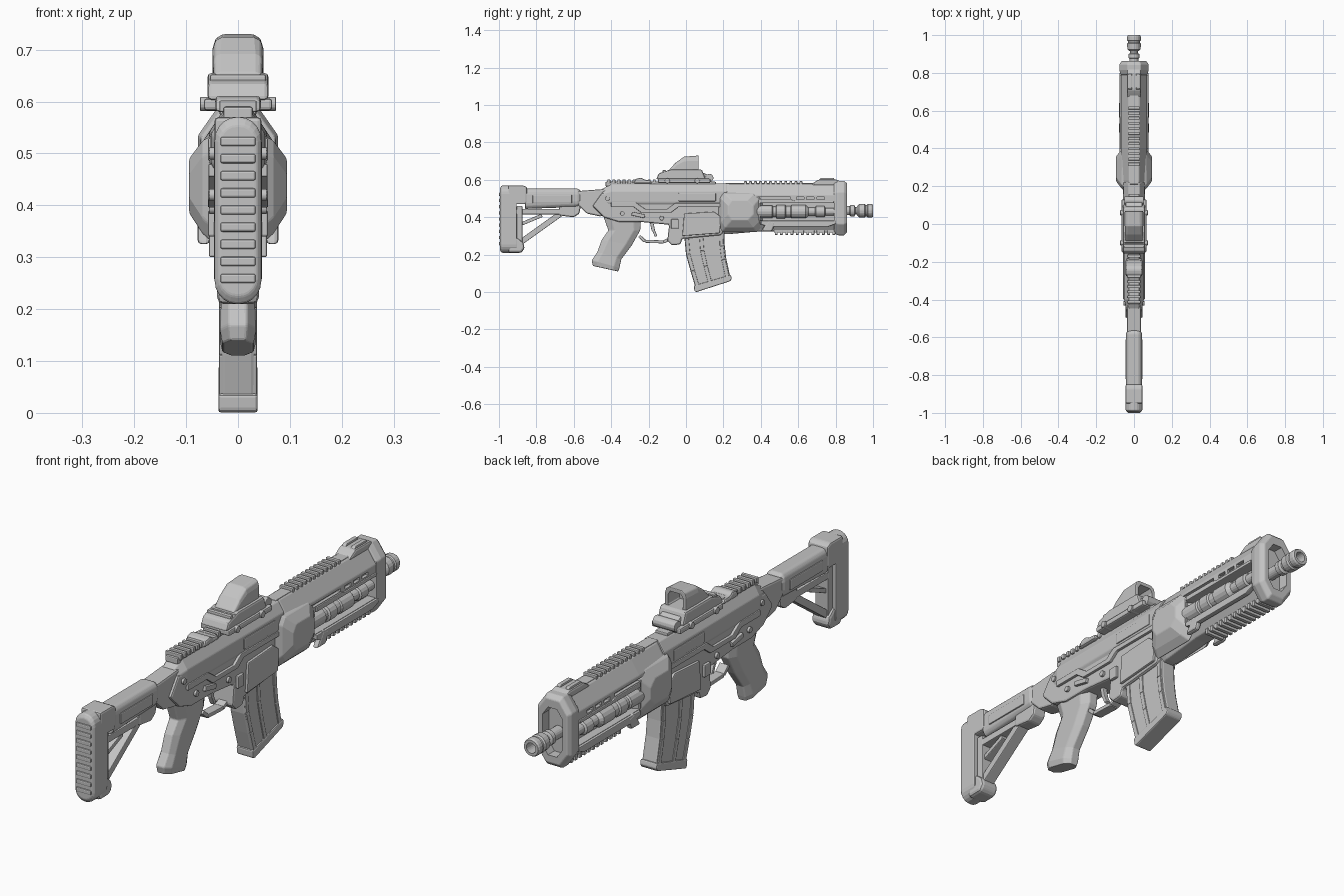
import bpy, bmesh, math
from mathutils import Matrix, Vector

grey = bpy.data.materials.new("plain grey")
grey.diffuse_color = (0.55, 0.55, 0.55, 1)


def finish(name, bm, bevel=0.0, smooth=False):
    bmesh.ops.recalc_face_normals(bm, faces=bm.faces)
    for f in bm.faces:
        f.smooth = smooth and len(f.verts) == 4
    me = bpy.data.meshes.new(name)
    bm.to_mesh(me)
    bm.free()
    me.materials.append(grey)
    ob = bpy.data.objects.new(name, me)
    bpy.context.collection.objects.link(ob)
    if bevel:
        m = ob.modifiers.new("bevel", 'BEVEL')
        m.width, m.segments, m.limit_method = bevel, 2, 'ANGLE'
        m.angle_limit = math.radians(25)
    return ob


def bridge(name, rings, bevel=0.0, smooth=False):
    """Skin closed rings of equal length and cap both ends."""
    bm = bmesh.new()
    vr = [[bm.verts.new(p) for p in r] for r in rings]
    n = len(vr[0])
    for a, b in zip(vr, vr[1:]):
        for i in range(n):
            bm.faces.new((a[i], a[(i + 1) % n], b[(i + 1) % n], b[i]))
    bm.faces.new(vr[0])
    bm.faces.new(vr[-1])
    return finish(name, bm, bevel, smooth)


def prism(name, pts, w, x=0.0, bevel=0.008):
    """Side profile (y, z) extruded to half width w around x."""
    return bridge(name, [[(x + s * w, y, z) for y, z in pts] for s in (-1, 1)], bevel)


def box(name, y0, y1, z0, z1, w, x=0.0, bevel=0.004):
    return prism(name, [(y0, z0), (y1, z0), (y1, z1), (y0, z1)], w, x, bevel)


def strip(name, a, b, t, w, x=0.0):
    """Straight bar between two side-view points."""
    a, b = Vector(a), Vector(b)
    d = (b - a).normalized()
    n = Vector((-d.y, d.x)) * t / 2
    return prism(name, [a - n, b - n, b + n, a + n], w, x, 0.003)


def loft(name, secs, n=1, bevel=0.004):
    """Rounded or chamfered sections: (y, half width, z0, z1, corner x, corner z)."""
    rings = []
    for y, w, z0, z1, cx, cz in secs:
        r = []
        for q, (sx, zz, sz) in enumerate(((1, z1, 1), (-1, z1, 1), (-1, z0, -1), (1, z0, -1))):
            for k in range(n + 1):
                t = math.pi / 2 * (q + k / n)
                r.append((sx * (w - cx) + cx * math.cos(t), y, zz - sz * cz + cz * math.sin(t)))
        rings.append(r)
    return bridge(name, rings, bevel)


def lathe(name, prof, z, x=0.0, n=20):
    """Turned part along y from (y, radius) pairs."""
    return bridge(name, [[(x + r * math.cos(2 * math.pi * i / n), y, z + r * math.sin(2 * math.pi * i / n))
                          for i in range(n)] for y, r in prof])


def pin(name, y, z, r, w, x=0.0):
    return prism(name, [(y + r * math.cos(i * math.pi / 6), z + r * math.sin(i * math.pi / 6))
                        for i in range(12)], w, x, 0.002)


def cut(ob, cutter):
    cutter.hide_render = cutter.hide_viewport = True
    m = ob.modifiers.new("cut", 'BOOLEAN')
    m.operation, m.object, m.solver = 'DIFFERENCE', cutter, 'EXACT'


# --- stock: ribbed pad, foot, top tube and open struts
loft("butt_pad", [(-.995, .036, .225, .555, .034, .034), (-.985, .045, .21, .57, .042, .045),
                  (-.905, .045, .21, .57, .042, .045)], 5)
for i in range(9):
    box("pad_rib", -1.0, -.98, .25 + i * .033, .268 + i * .033, .034)
prism("pad_cap", [(-.95, .47), (-.86, .47), (-.85, .48), (-.85, .56), (-.87, .57), (-.95, .57)], .045, bevel=.012)
prism("pad_foot", [(-.95, .21), (-.88, .21), (-.862, .235), (-.87, .265), (-.9, .29), (-.95, .29)], .04, bevel=.012)
loft("stock_tube", [(-.86, .042, .445, .553, .022, .03), (-.58, .042, .455, .553, .022, .03),
                    (-.565, .036, .465, .545, .02, .03)], 3)
box("stock_side_panel", -.82, -.61, .475, .52, .046)
strip("stock_lower_bar", (-.91, .43), (-.6, .43), .028, .028)
strip("stock_diagonal", (-.9, .255), (-.655, .43), .03, .024)
strip("stock_upright", (-.89, .25), (-.89, .46), .03, .03)
strip("stock_brace", (-.89, .36), (-.77, .41), .018, .02)
prism("stock_latch", [(-.68, .41), (-.6, .40), (-.57, .42), (-.56, .47), (-.68, .47)], .03)

# --- receiver
prism("buffer_block", [(-.58, .47), (-.53, .42), (-.46, .405), (-.36, .42), (-.36, .55), (-.45, .55), (-.58, .54)], .036)
prism("lower_receiver", [(-.50, .46), (-.44, .40), (-.36, .375), (-.24, .375), (-.09, .36), (-.1, .275),
                         (-.075, .25), (-.03, .255), (-.02, .285), (.19, .305), (.21, .35), (.21, .52),
                         (-.45, .53)], .046)
loft("upper_receiver", [(-.45, .04, .45, .55, .015, .025), (-.40, .052, .44, .578, .025, .04),
                        (.0, .054, .44, .578, .025, .04), (.22, .056, .44, .58, .025, .04)])
for s in (1, -1):
    x = s * .046
    prism("magazine_well_plate", [(-.02, .3), (.18, .315), (.19, .40), (.15, .43), (-.01, .42)], .008, x * 1.05, .004)
    prism("receiver_rib", [(-.40, .455), (-.28, .455), (-.24, .425), (-.08, .425), (-.04, .455), (.2, .455),
                           (.2, .475), (-.06, .475), (-.1, .445), (-.22, .445), (-.27, .48), (-.40, .48)], .011, x, .003)
    box("ejection_cover", -.04, .16, .485, .53, .012, x, .004)
    strip("selector_lever", (-.29, .42), (-.22, .405), .02, .012, x)
    box("magazine_catch", -.08, -.04, .34, .39, .012, x, .004)
    for y, z in ((-.34, .42), (-.13, .395), (.16, .36), (-.42, .50)):
        pin("receiver_pin", y, z, .012, .01, x)

# --- grip, trigger and guard
bridge("grip", [[(w * sx, yc + l * sy, z + tilt * sy) for sx, sy in
                 ((-.5, -1), (.5, -1), (1, -.6), (1, .6), (.5, 1), (-.5, 1), (-1, .6), (-1, -.6))]
                for z, yc, l, w, tilt in ((.125, -.43, .068, .03, -.015), (.15, -.43, .074, .035, -.02),
                                          (.195, -.41, .064, .033, -.02), (.265, -.37, .08, .034, -.015),
                                          (.33, -.33, .085, .037, 0), (.40, -.34, .10, .04, 0))], .004)
gp = [(-.25, .30), (-.22, .272), (-.12, .268), (-.085, .285)]
for a, b in zip(gp, gp[1:]):
    strip("trigger_guard", a, b, .016, .02)
strip("trigger_upper", (-.185, .38), (-.175, .33), .018, .01)
strip("trigger_lower", (-.177, .338), (-.16, .298), .014, .01)

# --- curved magazine with side ribs and base plate
front = [(.205, .33), (.207, .25), (.215, .18), (.238, .075)]
back = [(.052, .02), (.025, .11), (.0, .20), (-.012, .33)]
prism("magazine", front + back, .033)
prism("magazine_base", [(.045, .005), (.055, 0), (.236, .058), (.245, .072), (.24, .092), (.042, .035)], .038, bevel=.005)
for f in (.06, .42, .92):
    ln = [Vector(a).lerp(Vector(b), f) for a, b in zip(back[::-1], front)]
    for a, b in zip(ln, ln[1:]):
        strip("magazine_rib", a, b, .02, .037)

# --- handguard: chamfered shell with side windows and hollow nose
shell = loft("handguard", [(.19, .05, .31, .575, .03, .05), (.23, .062, .31, .58, .035, .06),
                           (.40, .07, .325, .58, .04, .06), (.80, .07, .325, .58, .04, .06),
                           (.845, .07, .32, .58, .04, .055)])
for s in (1, -1):
    cut(shell, box("window_cutter", .395, .79, .383, .475, .035, s * .068, 0))
    for i in range(3):
        cut(shell, box("vent_cutter", .59 + i * .055, .63 + i * .055, .495, .509, .02, s * .077, 0))
    cut(shell, box("slot_cutter", .34, .56, .497, .509, .02, s * .077, 0))
nose = loft("nose_frame", [(.79, .072, .315, .585, .04, .055), (.815, .077, .303, .595, .042, .06),
                           (.845, .077, .303, .595, .042, .06), (.862, .066, .32, .58, .036, .05)])
for o in (shell, nose):
    cut(o, loft("nose_cutter", [(.82, .045, .35, .545, .025, .035), (.9, .045, .35, .545, .025, .035)], bevel=0))
for s in (1, -1):
    # flared side shoulder
    def oct_ring(x, y0, y1, z0, z1):
        return [(s * x, y, z) for y, z in ((y0, z0 + .03), (y0 + .02, z0), (y1 - .03, z0), (y1, z0 + .03),
                                           (y1, z1 - .03), (y1 - .03, z1), (y0 + .02, z1), (y0, z1 - .03))]
    bridge("side_shoulder", [oct_ring(.04, .17, .41, .32, .54), oct_ring(.068, .19, .39, .345, .525),
                             oct_ring(.094, .225, .36, .385, .49)], .004)
    # canisters inside the window
    lathe("side_canister", [(.36, .026), (.38, .034), (.46, .034), (.465, .028), (.48, .028), (.485, .036),
                            (.53, .036), (.535, .03), (.56, .03), (.565, .035), (.64, .035), (.655, .022),
                            (.69, .022), (.695, .029), (.74, .029), (.745, .02), (.80, .02)], .43, s * .044, 16)
    prism("lower_side_rail", [(.40, .362), (.44, .35), (.76, .35), (.80, .365), (.80, .38), (.40, .38)], .01, s * .067, .003)
    prism("upper_side_rail", [(.40, .475), (.79, .475), (.79, .488), (.58, .488), (.56, .495), (.40, .495)], .01, s * .066, .003)
    prism("side_latch", [(.40, .325), (.46, .325), (.48, .375), (.44, .385)], .012, s * .066)

# --- lower rail teeth
box("lower_rail", .47, .82, .318, .34, .035)
for i in range(12):
    box("lower_rail_tooth", .475 + i * .028, .49 + i * .028, .306, .33, .04, bevel=.002)

# --- top rails
box("top_rail", -.43, .16, .565, .59, .028)
for i in range(10):
    box("rear_rail_tooth", -.42 + i * .027, -.405 + i * .027, .58, .602, .036, bevel=.003)
prism("rear_sight", [(-.28, .58), (-.27, .605), (-.24, .612), (-.22, .60), (-.19, .60), (-.18, .58)], .044)
box("front_rail", .21, .70, .565, .583, .024)
for i in range(12):
    box("front_rail_tooth", .31 + i * .027, .325 + i * .027, .575, .593, .03, bevel=.003)
prism("front_sight_base", [(.66, .57), (.69, .59), (.71, .602), (.80, .602), (.83, .59), (.83, .57)], .036)
for s in (1, -1):
    prism("front_sight_ear", [(.70, .59), (.72, .61), (.79, .61), (.80, .59)], .009, s * .02, .003)

# --- holographic sight
box("sight_mount", -.15, .13, .583, .606, .066, bevel=.006)
for y in (-.10, .06):
    pin("mount_screw", y, .595, .014, .073)
prism("sight_base", [(-.16, .603), (-.145, .635), (-.08, .655), (.085, .655), (.105, .603)], .059)
hood = loft("sight_hood", [(-.09, .046, .63, .655, .012, .01), (-.055, .048, .63, .692, .014, .018),
                           (-.01, .049, .63, .724, .018, .025), (.068, .049, .63, .73, .02, .028)], 2)
cut(hood, loft("hood_cutter", [(-.005, .033, .645, .712, .01, .015), (.1, .034, .645, .715, .01, .015)], bevel=0))
for y in (-.125, -.10):
    box("sight_step", y, y + .018, .63, .652, .054)
pin("sight_knob", .125, .61, .022, .05)
prism("sight_front_clamp", [(.08, .60), (.14, .59), (.14, .615), (.09, .64)], .045)

# --- barrel and hollow muzzle
lathe("barrel", [(.75, .024), (.875, .024), (.88, .03), (.90, .03), (.905, .02), (.94, .02)], .435)
lathe("muzzle", [(.915, .024), (.925, .035), (.955, .037), (.96, .031), (.968, .031), (.972, .036), (.993, .036),
                 (1.0, .032), (1.0, .021), (.94, .02)], .435)
